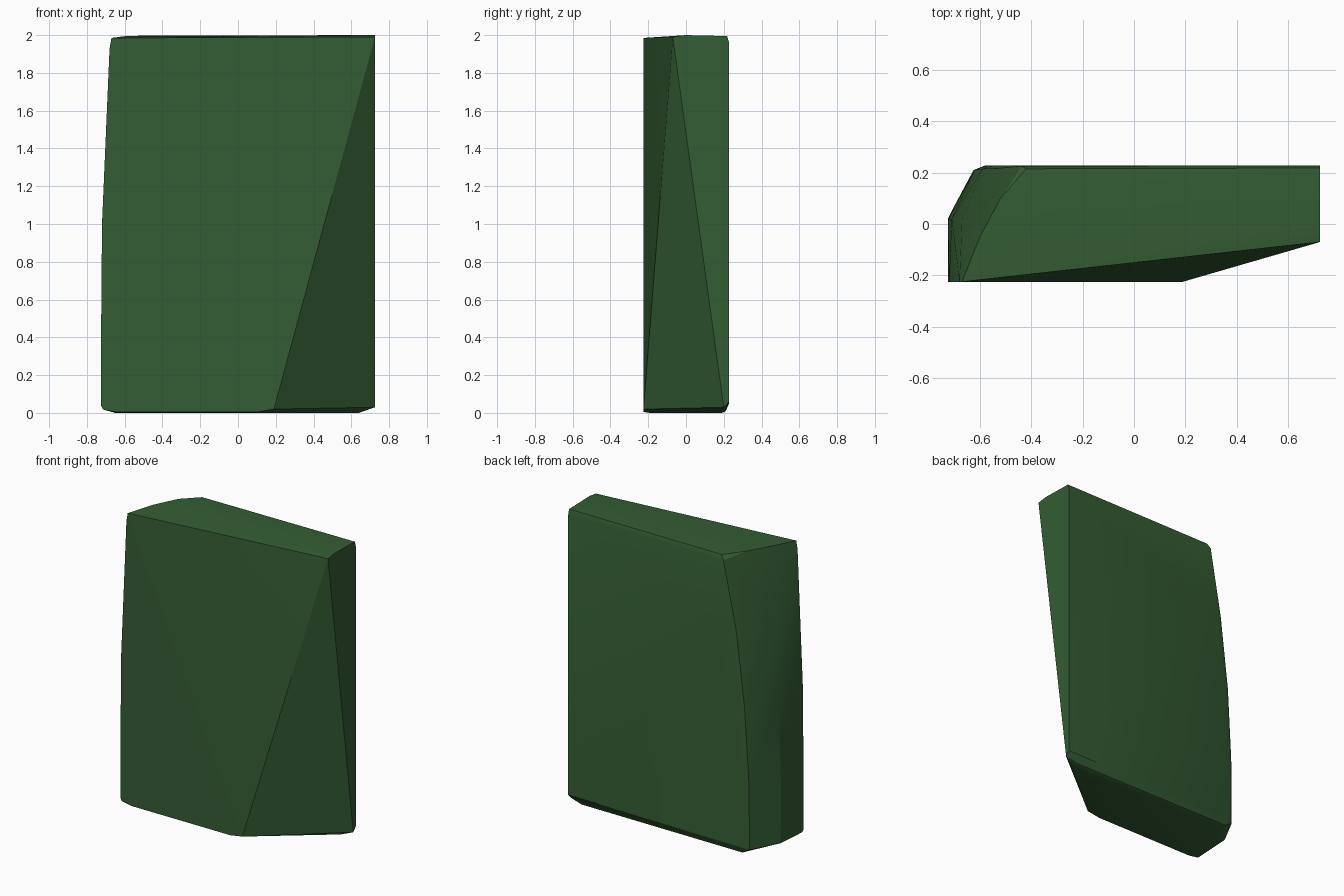
import bpy, bmesh

# Key points of the chipped slab, grouped by region
front = [(-.67, -.225, 1.985), (-.68, -.225, 1.93), (-.70, -.225, 1.4),
         (-.72, -.225, 1.0), (-.725, -.225, .4), (-.725, -.225, .04),
         (-.715, -.225, .018), (-.64, -.225, .005), (.10, -.225, .005), (.19, -.225, .02)]
right = [(.725, -.07, 1.99), (.725, .20, .03), (.725, .228, .06),
         (.725, .228, 1.96), (.725, .218, 1.995), (.725, .0, 2.0)]
top = [(-.60, -.05, 1.994), (-.52, .10, 1.997), (-.42, .215, 1.992), (-.44, .226, 1.96)]
left = [(-.725, .02, .04), (-.725, .015, .4), (-.71, .02, 1.0), (-.67, .02, 1.5),
        (-.70, .07, .04), (-.625, .21, .04), (-.62, .212, .5),
        (-.59, .215, 1.0), (-.53, .217, 1.5),
        (-.58, .228, .05), (-.57, .228, .6), (-.55, .228, 1.0), (-.49, .228, 1.5)]
bottom = [(-.65, .0, 0), (-.56, .19, 0), (-.65, -.19, 0), (.12, -.19, 0),
          (.64, .18, 0), (.64, .205, .008), (-.57, .21, .008)]

# Stone slab: convex hull of the points
bm = bmesh.new()
for p in front + right + top + left + bottom:
    bm.verts.new(p)
res = bmesh.ops.convex_hull(bm, input=bm.verts)
bmesh.ops.delete(bm, geom=[v for v in bm.verts if not v.link_faces], context='VERTS')
bmesh.ops.recalc_face_normals(bm, faces=bm.faces)
mesh = bpy.data.meshes.new("slab")
bm.to_mesh(mesh)
bm.free()
slab = bpy.data.objects.new("slab", mesh)
bpy.context.collection.objects.link(slab)

# Dark green surface
mat = bpy.data.materials.new("dark_green")
mat.diffuse_color = (.035, .11, .035, 1)
mesh.materials.append(mat)

# Smooth the small facets, keep the main edges sharp
bpy.context.view_layer.objects.active = slab
slab.select_set(True)
bpy.ops.object.shade_smooth_by_angle(angle=.4)
